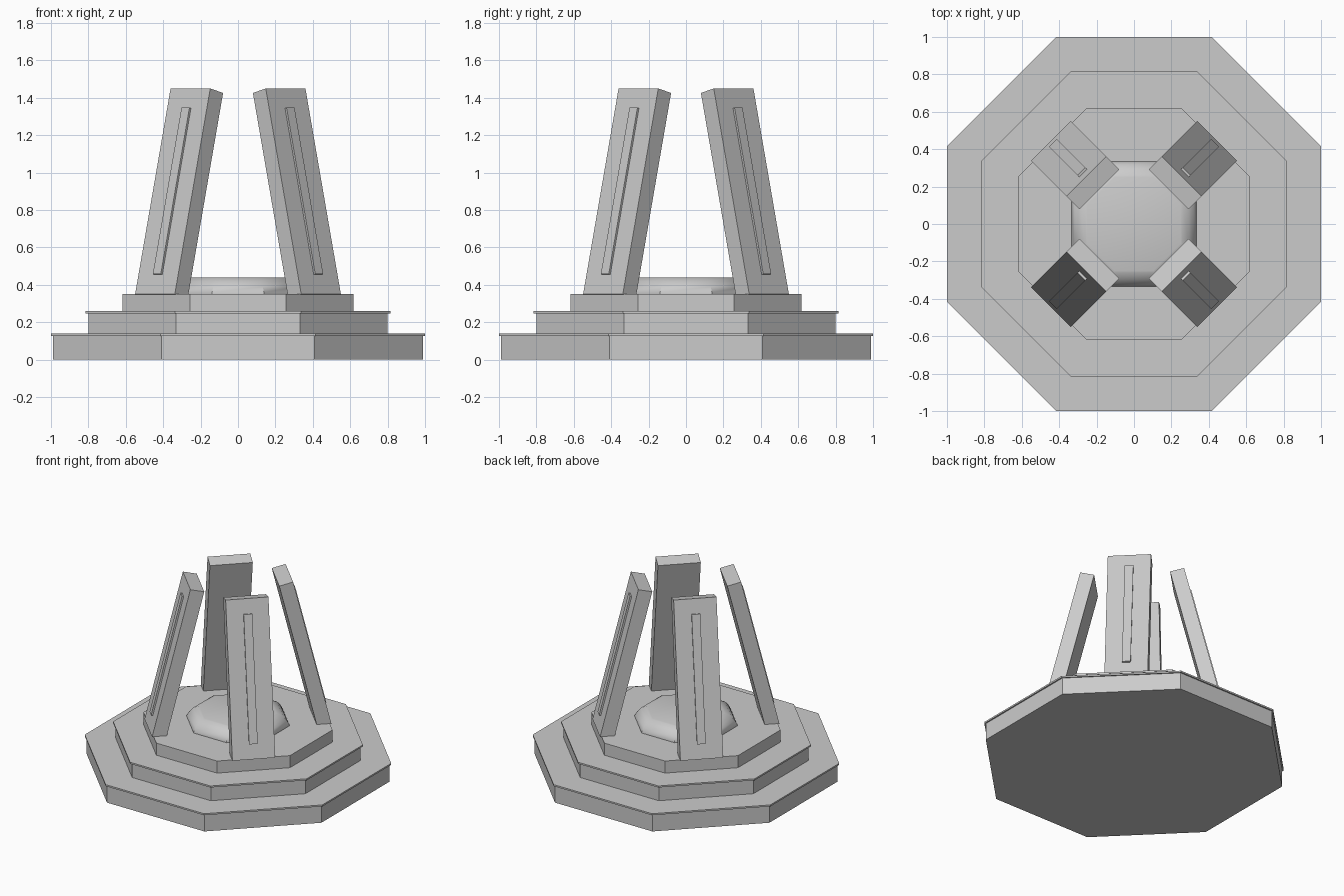
import bpy, bmesh
from math import pi, cos, sin, tan, radians
from mathutils import Matrix, Vector

cube = bpy.data.objects.get("Cube")
if cube:
    bpy.data.objects.remove(cube, do_unlink=True)

# One stone colour for everything
stone = bpy.data.materials.new("pale_grey_stone")
stone.use_nodes = True
stone.diffuse_color = (0.6, 0.6, 0.6, 1)
stone.node_tree.nodes["Principled BSDF"].inputs["Base Color"].default_value = (0.6, 0.6, 0.6, 1)


def finish(name, bm):
    bmesh.ops.recalc_face_normals(bm, faces=bm.faces)
    mesh = bpy.data.meshes.new(name)
    bm.to_mesh(mesh)
    bm.free()
    mesh.materials.append(stone)
    obj = bpy.data.objects.new(name, mesh)
    bpy.context.collection.objects.link(obj)
    return obj


def octagon_stack(name, profile):
    """Closed octagonal solid through (apothem, height) pairs."""
    bm = bmesh.new()
    rings = []
    for apothem, z in profile:
        r = apothem / cos(pi / 8)
        angles = [(i + 0.5) * pi / 4 for i in range(8)]
        rings.append([bm.verts.new((r * cos(a), r * sin(a), z)) for a in angles])
    bm.faces.new(rings[0])
    bm.faces.new(rings[-1])
    for low, high in zip(rings, rings[1:]):
        for i in range(8):
            j = (i + 1) % 8
            bm.faces.new((low[i], low[j], high[j], high[i]))
    return finish(name, bm)


def box(name, size, centre, matrix):
    bm = bmesh.new()
    bmesh.ops.create_cube(bm, size=1)
    bmesh.ops.scale(bm, vec=size, verts=bm.verts)
    bmesh.ops.translate(bm, vec=centre, verts=bm.verts)
    bmesh.ops.transform(bm, matrix=matrix, verts=bm.verts)
    return finish(name, bm)


# Stepped base with thin overhanging trims
octagon_stack("lower_step", [(0.99, 0), (0.99, 0.13)])
octagon_stack("lower_trim", [(1.0, 0.128), (1.0, 0.14)])
octagon_stack("middle_step", [(0.80, 0.13), (0.80, 0.25)])
octagon_stack("middle_trim", [(0.815, 0.248), (0.815, 0.26)])
octagon_stack("upper_step", [(0.617, 0.25), (0.617, 0.352)])

# Rounded central boss
boss = octagon_stack("centre_boss", [(0.335, 0.35), (0.335, 0.36), (0.32, 0.39),
                                     (0.295, 0.42), (0.26, 0.437), (0.25, 0.44)])
bpy.context.view_layer.objects.active = boss
boss.select_set(True)
bpy.ops.object.shade_smooth_by_angle(angle=radians(35))

# Four leaning pillars, each with a raised strip on its outer face
lean = radians(13.7)
length = 1.1 / cos(lean)
for i, place in enumerate(("back_left", "back_right", "front_right", "front_left")):
    # Local origin: foot of the outer face; local x points outward
    frame = (Matrix.Rotation(pi / 4 + i * pi / 2, 4, 'Z')
             @ Matrix.Translation((0.628, 0, 0.35))
             @ Matrix.Rotation(-lean, 4, 'Y'))
    box(place + "_pillar", Vector((0.1, 0.3, length)), Vector((-0.05, 0, length / 2)), frame)
    box(place + "_strip", Vector((0.02, 0.06, 0.915)), Vector((0.002, 0, length / 2)), frame)
